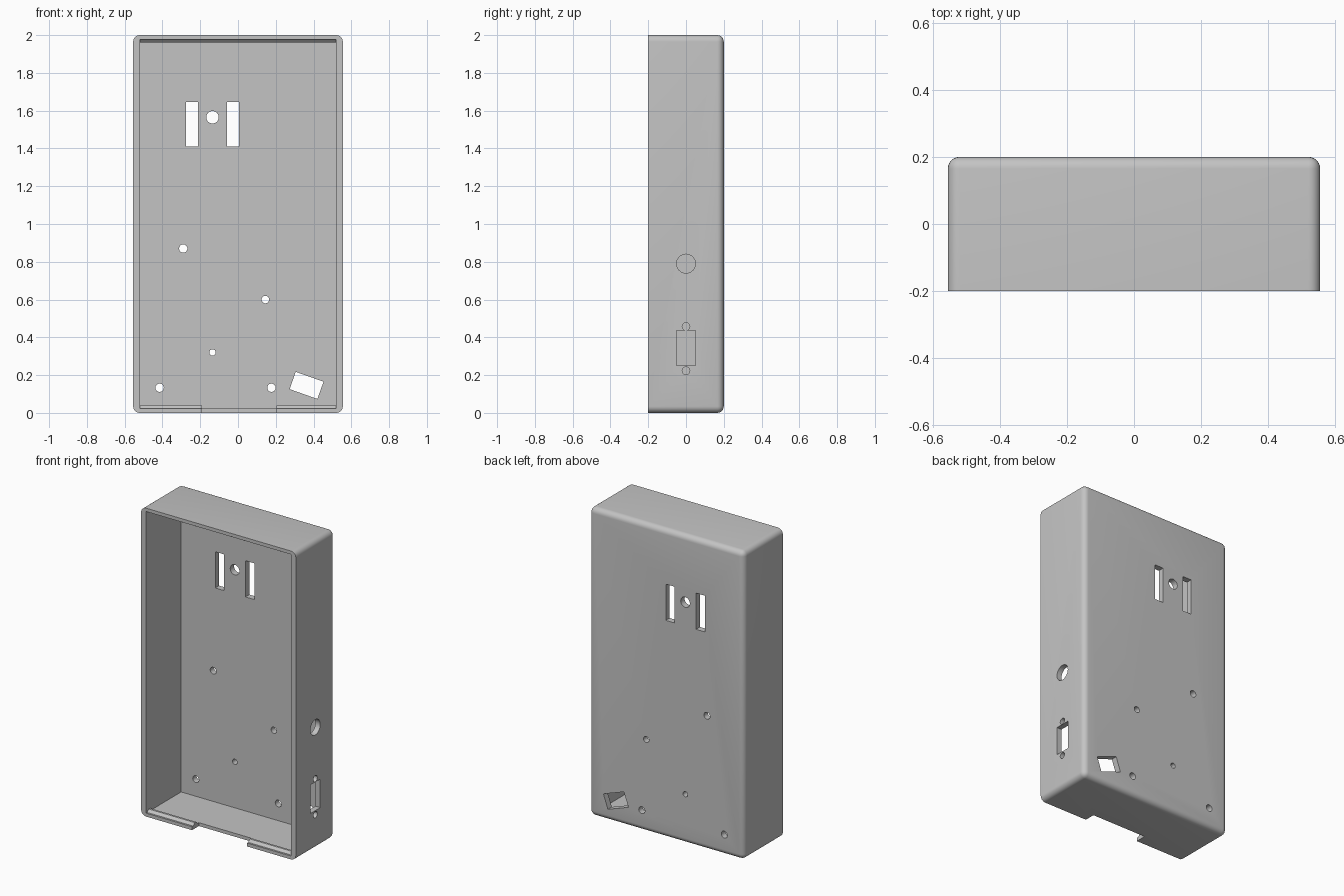
import bpy, bmesh, math
from mathutils import Matrix, Vector

if "Cube" in bpy.data.objects:
    bpy.data.objects.remove(bpy.data.objects["Cube"])

W, D, H = 1.11, 0.40, 2.0       # outer size
SIDE, CAP, BACK = 0.035, 0.022, 0.04   # wall thicknesses
R = 0.035                       # outer edge rounding

grey = bpy.data.materials.new("plain grey plastic")
grey.use_nodes = True
colour = (0.55, 0.55, 0.55, 1)
grey.diffuse_color = colour
grey.node_tree.nodes["Principled BSDF"].inputs["Base Color"].default_value = colour


def finish(name, bm):
    bmesh.ops.recalc_face_normals(bm, faces=bm.faces)
    me = bpy.data.meshes.new(name)
    bm.to_mesh(me)
    bm.free()
    me.materials.append(grey)
    ob = bpy.data.objects.new(name, me)
    bpy.context.collection.objects.link(ob)
    return ob


def box(name, x0, x1, y0, y1, z0, z1, turn=0):
    lo, hi = Vector((x0, y0, z0)), Vector((x1, y1, z1))
    bm = bmesh.new()
    m = (Matrix.Translation((lo + hi) / 2) @ Matrix.Rotation(turn, 4, "Y")
         @ Matrix.Diagonal((*(hi - lo), 1)))
    bmesh.ops.create_cube(bm, size=1, matrix=m)
    return finish(name, bm)


def rod(name, centre, r, axis):
    bm = bmesh.new()
    turn = Matrix.Rotation(math.pi / 2, 4, axis)
    bmesh.ops.create_cone(bm, cap_ends=True, segments=32, radius1=r, radius2=r,
                          depth=0.16, matrix=Matrix.Translation(centre) @ turn)
    return finish(name, bm)


def combine(target, tool, operation):
    tool.hide_render = True
    mod = target.modifiers.new(operation, "BOOLEAN")
    mod.operation, mod.solver, mod.object = operation, "EXACT", tool
    bpy.context.view_layer.objects.active = target
    bpy.ops.object.modifier_apply(modifier=mod.name)
    bpy.data.objects.remove(tool)


# Outer block, rounded everywhere except around the open front
bm = bmesh.new()
bmesh.ops.create_cube(bm, size=1, matrix=Matrix.Translation((0, 0, H / 2))
                      @ Matrix.Diagonal((W, D, H, 1)))
soft = [e for e in bm.edges if any(v.co.y > 0 for v in e.verts)]
bmesh.ops.bevel(bm, geom=soft, offset=R, segments=6, profile=0.5, affect="EDGES")
case = finish("enclosure_shell", bm)

# Hollow interior, open at the front
xi = W / 2 - SIDE
combine(case, box("cavity", -xi, xi, -D, D / 2 - BACK, CAP, H - CAP), "DIFFERENCE")

# Snap ridges across the floor and the ceiling
for flip in (False, True):
    bm = bmesh.new()
    profile = [(-0.188, 0.01), (-0.188, CAP), (-0.172, 0.038),
               (-0.158, 0.038), (-0.142, CAP), (-0.142, 0.01)]
    ring = [bm.verts.new((-xi - 0.01, y, H - z if flip else z)) for y, z in profile]
    face = bm.faces.new(ring)
    out = bmesh.ops.extrude_face_region(bm, geom=[face])["geom"]
    bmesh.ops.translate(bm, vec=(2 * xi + 0.02, 0, 0),
                        verts=[v for v in out if isinstance(v, bmesh.types.BMVert)])
    combine(case, finish("snap_ridge", bm), "UNION")

# Cable notch in the bottom wall
combine(case, box("notch", -0.19, 0.205, -0.3, -0.13, -0.1, 0.1), "DIFFERENCE")

# Openings in the back wall: slots, tilted window, round holes
y0, y1 = 0.1, 0.26
cutters = [box("slot", x, x + 0.063, y0, y1, 1.41, 1.645) for x in (-0.275, -0.058)]
cutters.append(box("window", 0.285, 0.441, y0, y1, 0.097, 0.194, math.radians(19.5)))
for x, z, r in ((-0.135, 1.565, 0.033), (-0.29, 0.87, 0.022), (0.145, 0.6, 0.02),
                (-0.135, 0.32, 0.017), (-0.415, 0.133, 0.022), (0.177, 0.133, 0.022)):
    cutters.append(rod("back_hole", (x, 0.18, z), r, "X"))

# Openings in the left wall: connector cutout, its screw holes, round jack
cutters.append(box("connector", 0.45, 0.62, -0.05, 0.05, 0.25, 0.435))
for z, r in ((0.79, 0.05), (0.457, 0.02), (0.223, 0.02)):
    cutters.append(rod("side_hole", (0.54, 0, z), r, "Y"))
for tool in cutters:
    combine(case, tool, "DIFFERENCE")

# Smooth the rounded edges, keep the rest crisp
bpy.ops.object.select_all(action="DESELECT")
case.select_set(True)
bpy.context.view_layer.objects.active = case
bpy.ops.object.shade_smooth_by_angle(angle=math.radians(30))
